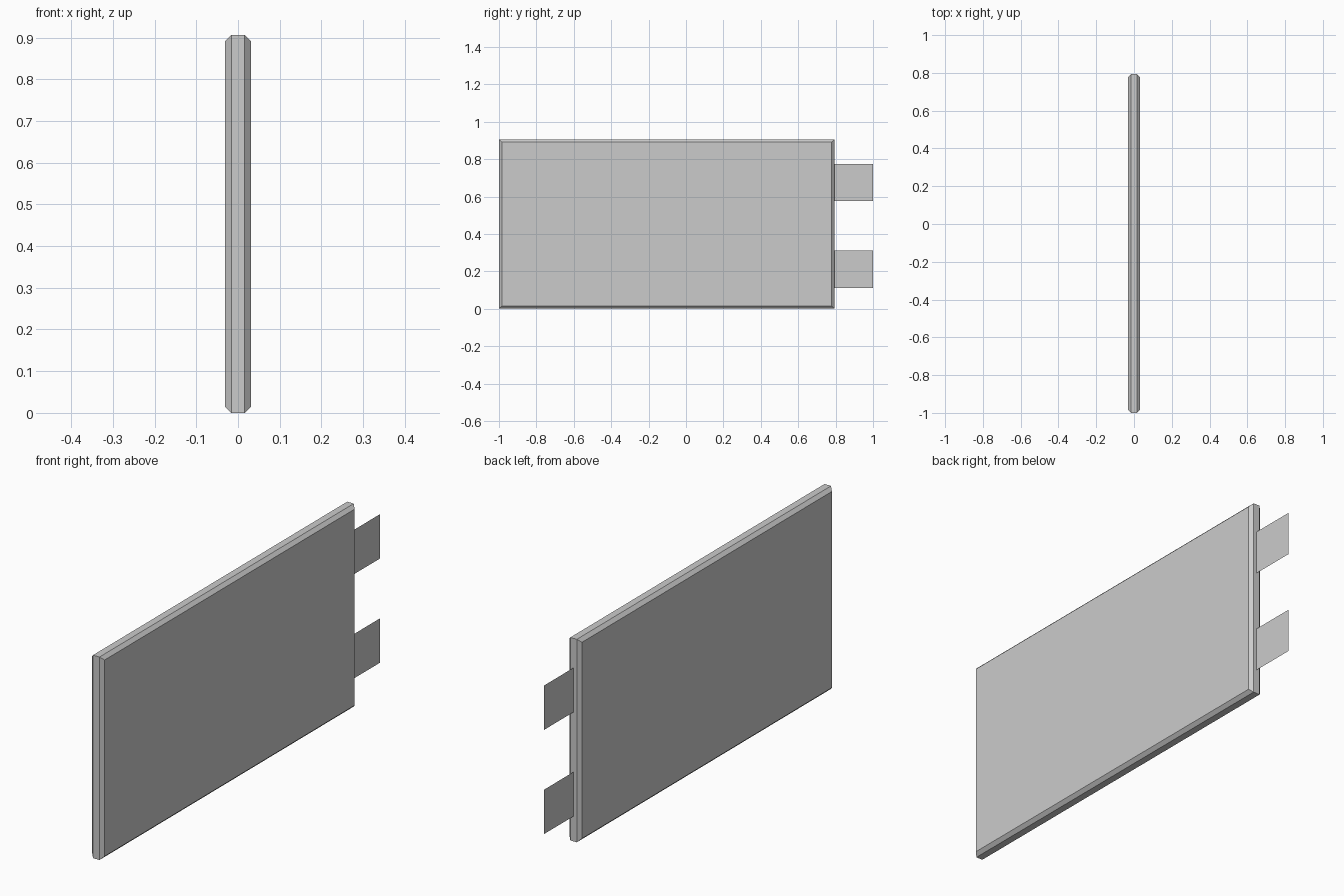
import bpy, bmesh
from mathutils import Vector

if "Cube" in bpy.data.objects:
    bpy.data.objects.remove(bpy.data.objects["Cube"])

HALF_T, Y0, Y1, H, BEVEL = 0.031, -1.0, 0.793, 0.906, 0.015


def add_object(name, bm):
    mesh = bpy.data.meshes.new(name)
    bm.to_mesh(mesh)
    bm.free()
    obj = bpy.data.objects.new(name, mesh)
    bpy.context.collection.objects.link(obj)
    return obj


# Pouch body: thin slab, chamfered around its two large faces only
bm = bmesh.new()
bmesh.ops.create_cube(bm, size=1)
bmesh.ops.scale(bm, vec=Vector((2 * HALF_T, Y1 - Y0, H)), verts=bm.verts)
bmesh.ops.translate(bm, vec=Vector((0, (Y0 + Y1) / 2, H / 2)), verts=bm.verts)
rim = [e for e in bm.edges if abs(e.verts[0].co.x - e.verts[1].co.x) < 1e-5]
bmesh.ops.bevel(bm, geom=rim, offset=BEVEL, segments=1, affect='EDGES')
bmesh.ops.recalc_face_normals(bm, faces=bm.faces)
add_object("pouch_body", bm)


# Contact tabs: flat sheets leaving the middle of the end face
def add_tab(name, z0, z1):
    bm = bmesh.new()
    corners = [(Y1, z0), (1.0, z0), (1.0, z1), (Y1, z1)]
    bm.faces.new([bm.verts.new((0, y, z)) for y, z in corners])
    add_object(name, bm)


for name, z in (("lower_tab", 0.112), ("upper_tab", 0.577)):
    add_tab(name, z, z + 0.198)
